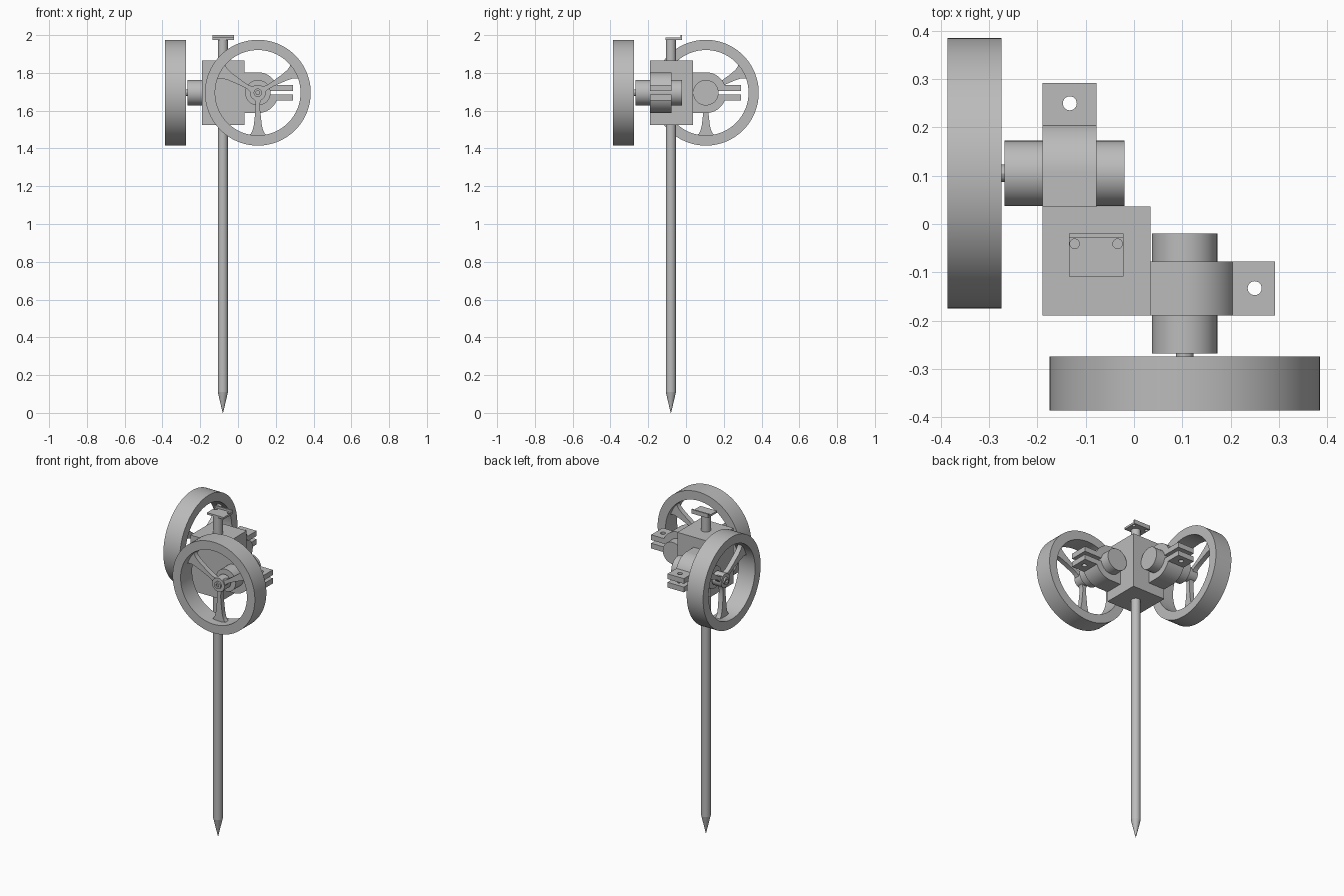
import bpy, bmesh
from math import sin, cos, pi, asin, radians
from mathutils import Matrix, Vector

old = bpy.data.objects.get("Cube")
if old:
    bpy.data.objects.remove(old, do_unlink=True)

grey = bpy.data.materials.new("plain grey")
grey.use_nodes = True
grey.diffuse_color = (0.5, 0.5, 0.5, 1)
grey.node_tree.nodes["Principled BSDF"].inputs["Base Color"].default_value = (0.5, 0.5, 0.5, 1)

AXLE_X, AXLE_Z = 0.105, 1.695     # axle of the front wheel, parallel to y
ROD = -0.08                       # rod centre in x and y


def finish(bm, name):
    bmesh.ops.recalc_face_normals(bm, faces=bm.faces)
    me = bpy.data.meshes.new(name)
    bm.to_mesh(me)
    bm.free()
    me.materials.append(grey)
    ob = bpy.data.objects.new(name, me)
    bpy.context.collection.objects.link(ob)
    return ob


def smooth(ob):
    bpy.ops.object.select_all(action='DESELECT')
    ob.select_set(True)
    bpy.context.view_layer.objects.active = ob
    bpy.ops.object.shade_smooth_by_angle(angle=radians(30))


def box(name, lo, hi):
    bm = bmesh.new()
    lo, hi = Vector(lo), Vector(hi)
    bmesh.ops.create_cube(bm, size=1)
    for v in bm.verts:
        v.co = (lo + hi) / 2 + v.co * (hi - lo)
    return finish(bm, name)


def cone(name, x, y, z0, z1, r0, r1, sides=32):
    bm = bmesh.new()
    bmesh.ops.create_cone(bm, cap_ends=True, segments=sides, radius1=r0, radius2=r1,
                          depth=z1 - z0, matrix=Matrix.Translation((x, y, (z0 + z1) / 2)))
    return finish(bm, name)


def arc(r, a0, a1, n):
    return [(r * cos(a0 + (a1 - a0) * i / n), r * sin(a0 + (a1 - a0) * i / n)) for i in range(n + 1)]


def prism(name, points, y0, y1):
    """Outline around the axle, extruded along y."""
    bm = bmesh.new()
    face = bm.faces.new([bm.verts.new((AXLE_X + x, y0, AXLE_Z + z)) for x, z in points])
    new = bmesh.ops.extrude_face_region(bm, geom=[face])["geom"]
    moved = [v for v in new if isinstance(v, bmesh.types.BMVert)]
    bmesh.ops.translate(bm, verts=moved, vec=(0, y1 - y0, 0))
    return finish(bm, name)


def disc(name, r, y0, y1, sides=48):
    return prism(name, arc(r, 0, 2 * pi, sides)[:-1], y0, y1)


def tube(name, outer, inner, y0, y1, sides):
    """Ring around the axle."""
    bm = bmesh.new()
    loops = [[bm.verts.new((AXLE_X + x, y, AXLE_Z + z)) for x, z in arc(r, 0, 2 * pi, sides)[:-1]]
             for r, y in ((outer, y0), (outer, y1), (inner, y1), (inner, y0))]
    for k in range(4):
        a, b = loops[k], loops[(k + 1) % 4]
        for i in range(sides):
            j = (i + 1) % sides
            bm.faces.new((a[i], a[j], b[j], b[i]))
    return finish(bm, name)


def cut(ob, cutters):
    for c in cutters:
        mod = ob.modifiers.new("hole", 'BOOLEAN')
        mod.operation, mod.object, mod.solver = 'DIFFERENCE', c, 'EXACT'
    deps = bpy.context.evaluated_depsgraph_get()
    me = bpy.data.meshes.new_from_object(ob.evaluated_get(deps))
    ob.modifiers.clear()
    ob.data = me
    for c in cutters:
        bpy.data.objects.remove(c, do_unlink=True)


# Central block, ground rod and its point
box("block", (-0.19, -0.19, 1.525), (0.034, 0.036, 1.865))
smooth(cone("rod", ROD, ROD, 0.11, 1.98, 0.027, 0.027))
smooth(cone("rod_point", ROD, ROD, 0, 0.11, 0.001, 0.027))

# Top plate with two holes and a raised lip
plate = box("top_plate", (-0.135, -0.109, 1.975), (-0.022, -0.02, 1.987))
cut(plate, [cone("cutter", x, -0.041, 1.9, 2.1, 0.01, 0.01, 20) for x in (-0.123, -0.034)])
box("top_lip", (-0.135, -0.029, 1.98), (-0.022, -0.02, 2.0))

# Split clamp: square root, round nose, two slotted ears
R, EAR, SLOT = 0.108, 0.042, 0.01
a = asin(EAR / R)
lower = [(-0.072, -R)] + arc(R, -pi / 2, -a, 16) + [(0.187, -EAR), (0.187, -SLOT), (0.06, -SLOT)]
clamp = prism("clamp", lower + [(x, -z) for x, z in reversed(lower)], -0.19, -0.078)
cut(clamp, [cone("cutter", 0.25, -0.133, 1.5, 1.9, 0.0145, 0.0145, 24)])

# Axle housing, shaft and wheel hub
parts = [clamp,
         disc("axle_housing", 0.0675, -0.268, -0.02),
         disc("axle_shaft", 0.018, -0.342, -0.26, 12),
         tube("wheel_hub", 0.042, 0.021, -0.342, -0.28, 40),
         tube("hub_collar", 0.022, 0.01, -0.352, -0.335, 24),
         tube("wheel_rim", 0.28, 0.226, -0.386, -0.274, 96)]

# Three spokes that widen toward the rim
half = [(0.03, 0.022), (0.045, 0.014), (0.065, 0.011), (0.1, 0.013),
        (0.17, 0.021), (0.2, 0.028), (0.217, 0.037), (0.23, 0.055)]
outline = half + [(r, -w) for r, w in reversed(half)]
for k, side in enumerate(("left", "right", "lower")):
    t = pi / 6 + k * 2 * pi / 3
    turned = [(r * cos(t) - w * sin(t), r * sin(t) + w * cos(t)) for r, w in outline]
    parts.append(prism("spoke_" + side, turned, -0.335, -0.305))

# Second wheel assembly: the first one reflected across the diagonal x = y
for ob in parts:
    smooth(ob)
    twin = ob.copy()
    twin.data = ob.data.copy()
    twin.name = "side_" + ob.name
    ob.name = "front_" + ob.name
    for v in twin.data.vertices:
        v.co = (v.co.y, v.co.x, v.co.z)
    twin.data.flip_normals()
    bpy.context.collection.objects.link(twin)
